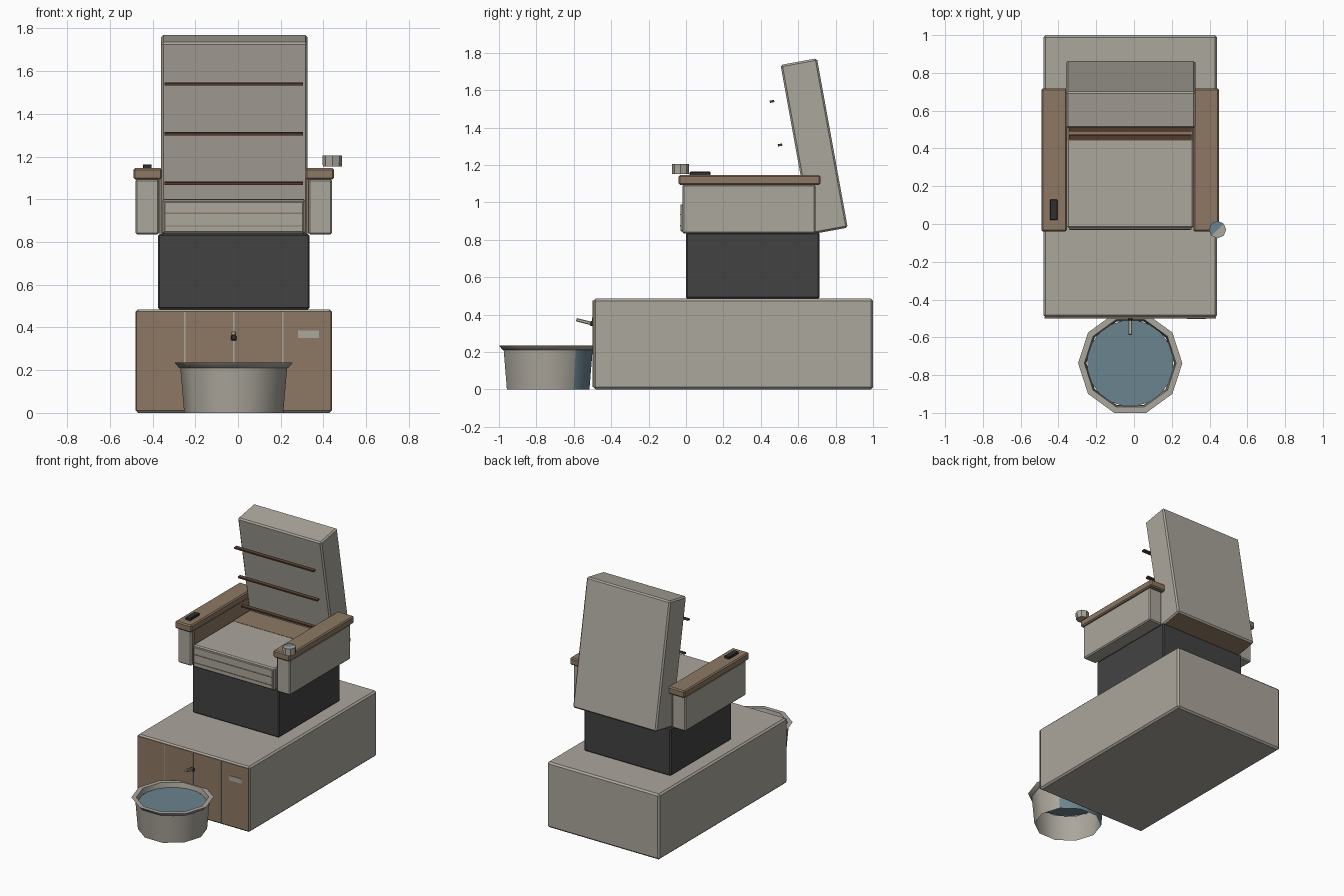
import bpy, bmesh, math
from mathutils import Vector

cube = bpy.data.objects.get("Cube")
if cube:
    bpy.data.objects.remove(cube)


def material(name, rgb):
    m = bpy.data.materials.new(name)
    m.use_nodes = True
    m.diffuse_color = (*rgb, 1)
    m.node_tree.nodes["Principled BSDF"].inputs["Base Color"].default_value = (*rgb, 1)
    return m


GREY = material("warm grey", (0.41, 0.385, 0.335))
WOOD = material("tan wood", (0.27, 0.19, 0.125))
DARK = material("charcoal", (0.055, 0.055, 0.055))
SLAT = material("dark brown", (0.10, 0.052, 0.03))
TEAL = material("water blue", (0.145, 0.23, 0.275))
BLACK = material("black", (0.03, 0.03, 0.03))


def finish(name, bm, mats):
    bmesh.ops.recalc_face_normals(bm, faces=bm.faces)
    mesh = bpy.data.meshes.new(name)
    bm.to_mesh(mesh)
    bm.free()
    for m in mats:
        mesh.materials.append(m)
    ob = bpy.data.objects.new(name, mesh)
    bpy.context.collection.objects.link(ob)
    return ob


def box(name, mat, x, y, z, bevel=0.0, tilt=0.0):
    """Box from (min, max) ranges, optionally bevelled and leaned about x."""
    bm = bmesh.new()
    bmesh.ops.create_cube(bm, size=1)
    size = Vector([r[1] - r[0] for r in (x, y, z)])
    bmesh.ops.scale(bm, vec=size, verts=bm.verts)
    if bevel:
        bmesh.ops.bevel(bm, geom=bm.edges[:], offset=bevel, segments=1, affect='EDGES')
    ob = finish(name, bm, [mat])
    ob.location = [sum(r) / 2 for r in (x, y, z)]
    ob.rotation_euler.x = math.radians(tilt)
    return ob


def revolve(name, profile, sides, centre, mats, start=0.0):
    """Faceted ring surface from (radius, height) points."""
    bm = bmesh.new()
    rings = []
    for r, z in profile:
        ring = []
        for i in range(sides):
            a = start + math.tau * i / sides
            ring.append(bm.verts.new((r * math.cos(a), r * math.sin(a), z)))
        rings.append(ring)
    for lo, hi in zip(rings, rings[1:]):
        for i in range(sides):
            j = (i + 1) % sides
            bm.faces.new((lo[i], lo[j], hi[j], hi[i]))
    ob = finish(name, bm, mats)
    ob.location = centre
    return ob


def disc(name, radius, sides, centre, mats, start=0.0):
    bm = bmesh.new()
    bmesh.ops.create_circle(bm, cap_ends=True, cap_tris=True, radius=radius, segments=sides)
    ob = finish(name, bm, mats)
    ob.location = centre
    ob.rotation_euler.z = start
    return ob


MID = -0.02  # centre line of the chair

# Plinth with wooden front panels
box("base", GREY, (-0.48, 0.44), (-0.495, 1.0), (0, 0.485), 0.012)
box("base_front_panel", WOOD, (-0.475, 0.435), (-0.499, -0.492), (0.012, 0.475))
for i in (-1, 0, 1):
    x = MID + i * 0.23
    box("panel_seam", GREY, (x - 0.003, x + 0.003), (-0.501, -0.495), (0.012, 0.475))
box("panel_label", GREY, (0.28, 0.38), (-0.503, -0.496), (0.35, 0.385))

# Pedestal and seat
box("pedestal", DARK, (-0.375, 0.335), (0, 0.715), (0.485, 0.838), 0.008)
box("seat", GREY, (-0.355, 0.315), (-0.02, 0.69), (0.838, 1.0), 0.008)
box("seat_front_pad", GREY, (-0.345, 0.305), (-0.03, -0.015), (0.845, 0.99), 0.004)
for z in (0.875, 0.935):
    box("seat_seam", WOOD, (-0.34, 0.30), (-0.033, -0.028), (z - 0.003, z + 0.003))
box("seat_rear_strip", WOOD, (-0.35, 0.31), (0.44, 0.68), (0.998, 1.002))

# Arms
for side in (-1, 1):
    def span(a, b):
        return tuple(sorted((MID + side * a, MID + side * b)))
    box("arm_side", GREY, span(0.35, 0.46), (-0.02, 0.692), (0.835, 1.095), 0.008)
    box("arm_liner", WOOD, span(0.338, 0.352), (0, 0.68), (0.84, 1.095))
    box("armrest", WOOD, span(0.335, 0.47), (-0.04, 0.718), (1.093, 1.146), 0.008)

# Backrest, with its underside in wood
back = box("backrest", GREY, (-0.36, 0.325), (0.586, 0.784), (0.84, 1.76), 0.01, 10.3)
back.data.materials.append(WOOD)
for f in back.data.polygons:
    f.material_index = int(f.normal.z < -0.9)

# Slats standing in front of the backrest
for y, z in ((0.46, 1.54), (0.503, 1.307), (0.546, 1.075)):
    box("back_slat", SLAT, (-0.345, 0.305), (y - 0.012, y + 0.012), (z - 0.006, z + 0.006), 0, 10)

# Remote and cup on the arms
box("remote", BLACK, (-0.445, -0.405), (0.02, 0.13), (1.144, 1.164), 0.003)
cup_at = (0.442, -0.03, 1.153)
revolve("cup", [(0.001, 0), (0.045, 0), (0.046, 0.052)], 8, cup_at, [GREY])
top = disc("cup_top", 0.046, 8, (0.442, -0.03, 1.204), [GREY, TEAL])
for f in top.data.polygons:
    f.material_index = int(f.center.y - f.center.x > 0.005)

# Foot basin
basin_at = (MID, -0.737, 0)
basin = revolve("basin", [(0.232, 0), (0.25, 0.21), (0.257, 0.212), (0.276, 0.235),
                          (0.243, 0.235), (0.236, 0.195)], 10, basin_at, [GREY, TEAL])
for f in basin.data.polygons:
    f.material_index = int(f.center.y > 0.1 and f.center.z < 0.2)
disc("basin_water", 0.238, 10, (MID, -0.737, 0.2), [TEAL])
bpy.context.view_layer.objects.active = basin
basin.select_set(True)
bpy.ops.object.shade_smooth_by_angle(angle=math.radians(40))

# Tap
box("tap_spout", GREY, (MID - 0.01, MID + 0.01), (-0.588, -0.49), (0.352, 0.37), 0.003, -14)
box("tap_mount", BLACK, (MID - 0.012, MID + 0.012), (-0.512, -0.49), (0.338, 0.365), 0.004)
